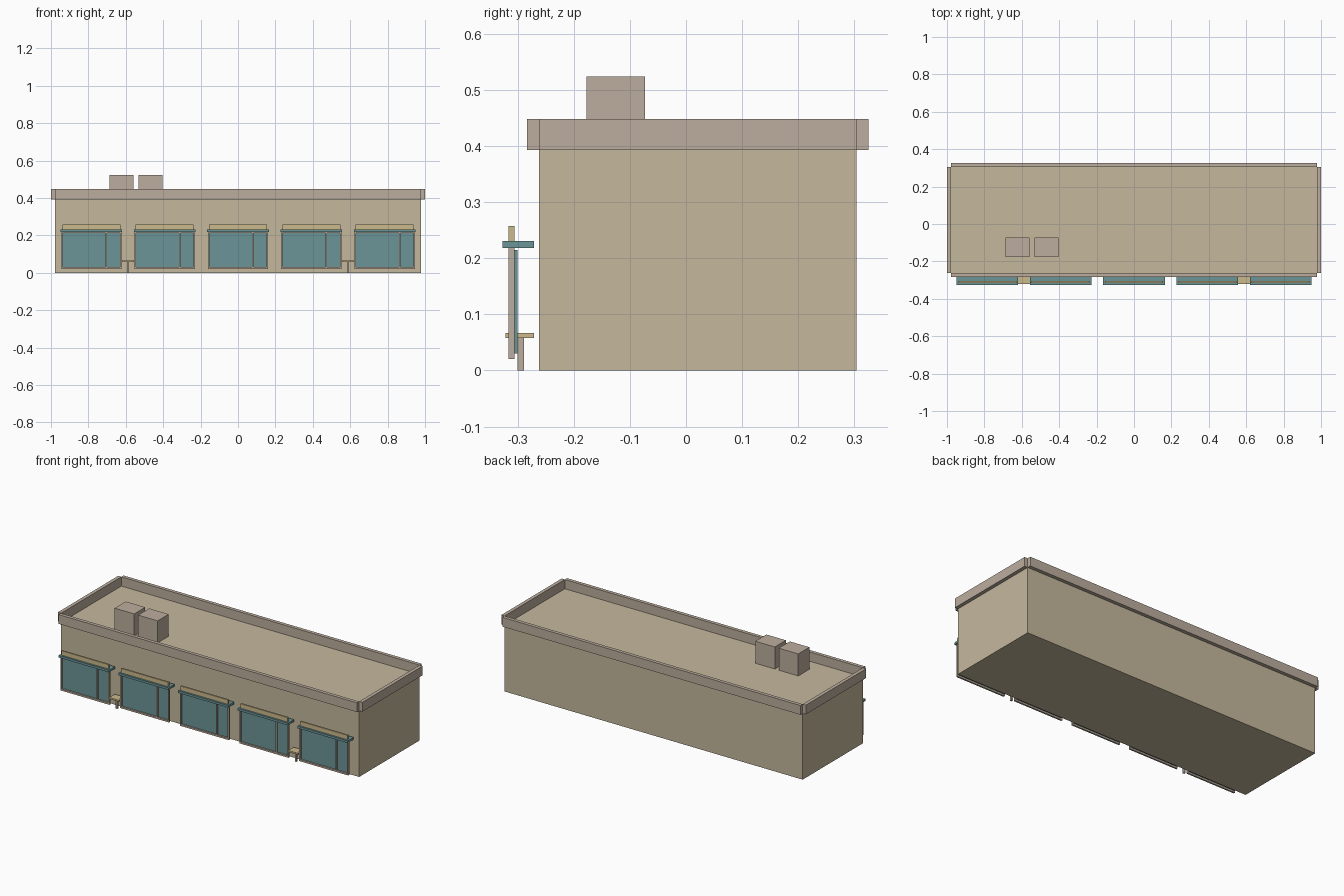
import bpy

if "Cube" in bpy.data.objects:
    bpy.data.objects.remove(bpy.data.objects["Cube"])


def material(name, rgb):
    m = bpy.data.materials.new(name)
    m.diffuse_color = (*rgb, 1)
    m.use_nodes = True
    m.node_tree.nodes["Principled BSDF"].inputs["Base Color"].default_value = m.diffuse_color
    return m


WALL = material("wall_tan", (0.56, 0.48, 0.34))
TRIM = material("trim_taupe", (0.50, 0.42, 0.34))
TEAL = material("teal", (0.15, 0.30, 0.31))
SAND = material("sand", (0.60, 0.49, 0.26))


def box(name, x, y, z, mat):
    """Axis-aligned box from (min, max) ranges."""
    bpy.ops.mesh.primitive_cube_add(size=1, location=[sum(r) / 2 for r in (x, y, z)])
    ob = bpy.context.object
    ob.name = name
    ob.scale = [r[1] - r[0] for r in (x, y, z)]
    bpy.ops.object.transform_apply(location=False, rotation=False, scale=True)
    ob.data.materials.append(mat)
    return ob


BX, Y0, Y1, ROOF, TOP, LIP = 0.979, -0.262, 0.304, 0.393, 0.448, 0.021

# Main building block
box("building_body", (-BX, BX), (Y0, Y1), (0, ROOF), WALL)

# Parapet strips hung just outside the wall line, open at the corners
box("parapet_front", (-BX, BX), (Y0 - LIP, Y0), (ROOF, TOP), TRIM)
box("parapet_back", (-BX, BX), (Y1, Y1 + LIP), (ROOF, TOP), TRIM)
box("parapet_left", (-1, -BX), (Y0, Y1), (ROOF, TOP), TRIM)
box("parapet_right", (BX, 1), (Y0, Y1), (ROOF, TOP), TRIM)

# Rooftop units
for cx in (-0.622, -0.468):
    box("roof_unit", (cx - 0.064, cx + 0.064), (-0.177, -0.073), (ROOF, 0.524), TRIM)

# Five shopfronts
FY = (-0.316, -0.306)
for i in range(5):
    cx = (i - 2) * 0.392
    box("shop_glass", (cx - 0.155, cx + 0.155), (-0.307, -0.300), (0.03, 0.215), TEAL)
    for px in (-0.157, 0.080, 0.157):
        box("window_post", (cx + px - 0.004, cx + px + 0.004), FY, (0.02, 0.219), TRIM)
    box("window_sill", (cx - 0.153, cx + 0.153), FY, (0.02, 0.03), TRIM)
    box("window_head", (cx - 0.153, cx + 0.153), FY, (0.212, 0.219), TRIM)
    box("awning", (cx - 0.165, cx + 0.165), (-0.327, -0.271), (0.218, 0.231), TEAL)
    box("fascia_board", (cx - 0.155, cx + 0.155), FY, (0.231, 0.257), SAND)

# Small benches between the outer shopfronts
for cx in (-0.588, 0.588):
    box("bench_seat", (cx - 0.032, cx + 0.032), (-0.322, -0.271), (0.058, 0.067), SAND)
    box("bench_leg", (cx - 0.005, cx + 0.005), (-0.300, -0.289), (0, 0.058), TRIM)
